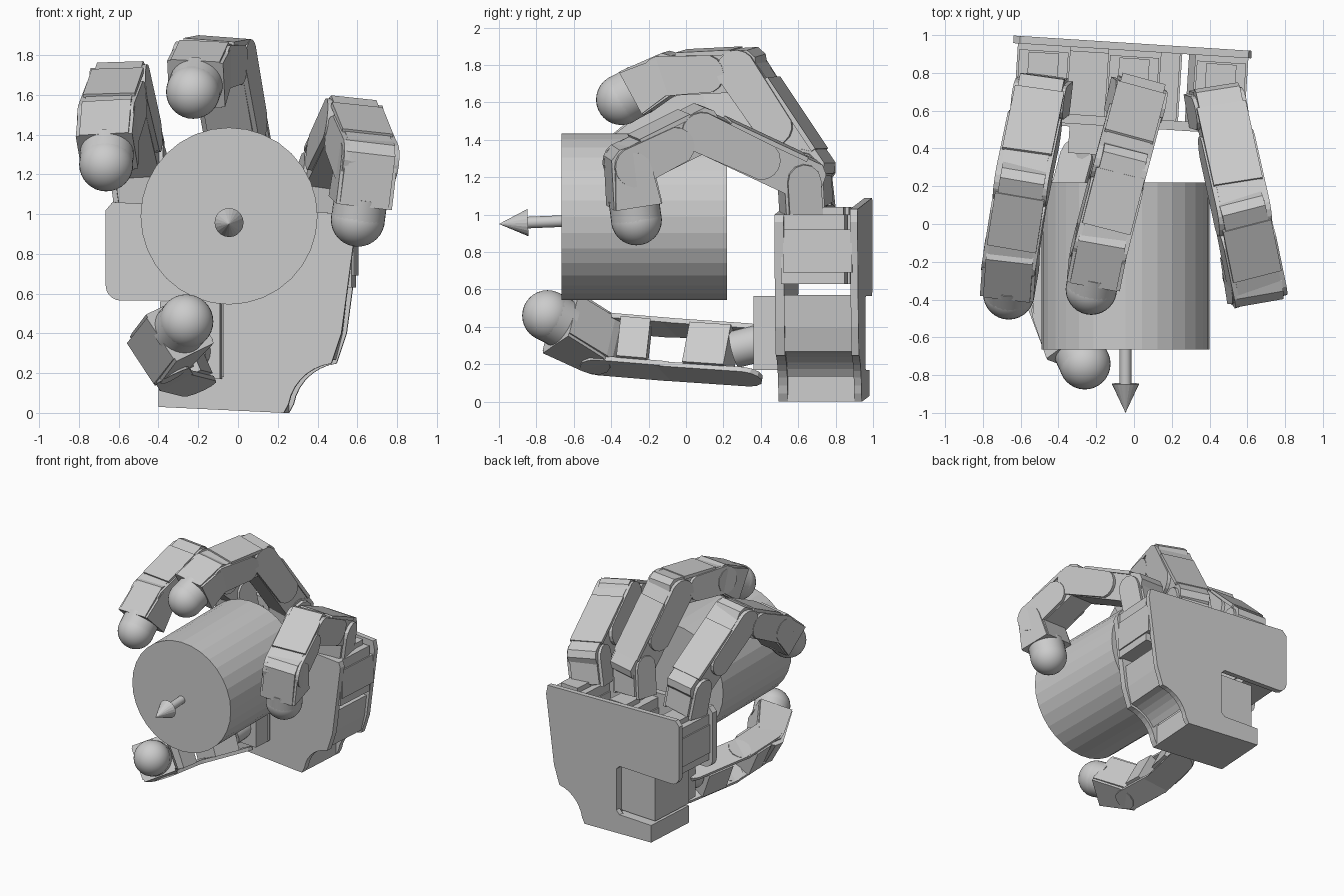
import bpy, bmesh, math
from mathutils import Vector as V, Matrix

if "Cube" in bpy.data.objects:
    bpy.data.objects.remove(bpy.data.objects["Cube"])


def make(name, bm, smooth=False):
    bmesh.ops.recalc_face_normals(bm, faces=bm.faces)
    me = bpy.data.meshes.new(name)
    bm.to_mesh(me)
    bm.free()
    ob = bpy.data.objects.new(name, me)
    bpy.context.collection.objects.link(ob)
    if smooth:
        bpy.context.view_layer.objects.active = ob
        ob.select_set(True)
        bpy.ops.object.shade_smooth_by_angle(angle=math.radians(35))
        ob.select_set(False)
    return ob


def prism(name, pts, place, lo, hi):
    """Extrude a 2D outline from lo to hi; place(a, b, depth) gives the position."""
    bm = bmesh.new()
    low = [bm.verts.new(place(a, b, lo)) for a, b in pts]
    top = [bm.verts.new(place(a, b, hi)) for a, b in pts]
    bm.faces.new(low)
    bm.faces.new(top)
    n = len(pts)
    for i in range(n):
        bm.faces.new((low[i], low[(i + 1) % n], top[(i + 1) % n], top[i]))
    return make(name, bm)


def arc(cx, cy, r, a0, a1, n=6):
    return [(cx + r * math.cos(math.radians(a0 + (a1 - a0) * i / n)),
             cy + r * math.sin(math.radians(a0 + (a1 - a0) * i / n))) for i in range(n + 1)]


def rect(a0, a1, b0, b1):
    return [(a0, b0), (a1, b0), (a1, b1), (a0, b1)]


def cone(name, p, q, r1, r2, sides, smooth=False):
    d = V(q) - V(p)
    bm = bmesh.new()
    bmesh.ops.create_cone(bm, cap_ends=True, segments=sides, radius1=r1, radius2=r2, depth=d.length)
    rot = d.to_track_quat('Z', 'Y').to_matrix().to_4x4()
    bm.transform(Matrix.Translation((V(p) + V(q)) / 2) @ rot)
    return make(name, bm, smooth)


# held cylinder and arrow
cone("held_cylinder", (-.045, .22, .99), (-.045, -.665, .99), .445, .445, 32)
cone("arrow_shaft", (-.045, -.6, .968), (-.045, -.86, .957), .031, .031, 20, True)
cone("arrow_head", (-.045, -.845, .957), (-.045, -1, .95), .073, 0, 20)


# palm: the whole hand is turned slightly about z
def palm(x, z, d):
    return V((x + .064 * d, .515 - .064 * x + d, z))


def outline(top):
    return ([(-.4, .03), (.23, 0)] + arc(.5, .0, .25, 170, 97, 7) + [(.52, .4), (.595, .96)]
            + [(.58, 1.0 + top), (-.63, 1.06 + top), (-.665, 1.02 + top)]
            + arc(-.59, .64, .075, 180, 270, 5)
            + [(-.1, .565), (-.07, .535), (-.07, .2), (-.1, .17), (-.4, .17)])


prism("palm_front_plate", outline(0), palm, -.005, .045)
prism("palm_back_plate", outline(.03), palm, .40, .44)
prism("palm_core", [(-.07, .05), (.22, .04), (.22, .57), (-.07, .57)], palm, .04, .41)
prism("palm_foot", [(-.4, .03), (.23, 0), (.23, .16), (-.4, .17)], palm, .01, .435)
prism("palm_side_wall", arc(.5, .0, .27, 150, 97, 5) + [(.5, .4), (.52, .57), (.36, .57), (.33, .3)],
      palm, .04, .41)
for i, x in enumerate((-.5, -.02, .44)):
    prism(f"finger_motor_{i}", rect(x - .13, x + .13, .63, 1.0), palm, .03, .37)
    prism(f"motor_block_{i}", rect(x - .14, x + .14, .69, .92), palm, .04, .41)
    prism(f"motor_lug_{i}", rect(x - .08, x + .08, .95, 1.04), palm, .2, .36)
prism("thumb_motor", rect(-.39, -.07, .18, .56), palm, -.02, .38)
prism("thumb_motor_front", rect(-.34, -.08, .17, .565), palm, -.16, 0)


# one link of a finger, in a frame along a-b with side axis w
def frame(a, b, w):
    d = (b - a).normalized()
    w = (w - d * w.dot(d)).normalized()
    n = d.cross(w)
    return lambda s, t, k: a + d * s + n * t + w * k


def link(name, a, b, w, open_frame=False, h=.116):
    f = frame(a, b, w)
    L = (b - a).length
    r = h * .93
    body = ([(-.06, h)] + [(-.1, h - .04)] + arc(0, 0, r, 170, 270, 6)
            + arc(L, 0, r, -90, 90, 10))
    if open_frame:
        body = rect(.1, L * .72, -h, h * .9)
    prism(name + "_body", body, f, -.118, .118)
    plate = arc(L * .42, 0, h * .9, 110, 250, 6) + arc(L, 0, h * .95, -80, 80, 8)
    if open_frame:
        plate = arc(0, 0, h * .8, 90, 270, 6) + arc(L, 0, h * .8, -90, 90, 6)
    for side in (-1, 1):
        prism(name + "_side_plate", plate, f, side * .115, side * .143)
    if not open_frame:
        prism(name + "_back_cover", rect(.03, L * .8, h - .02, h + .006), f, -.132, .132)


def tip(name, a, c, w):
    f = frame(a, c, w)
    L = (c - a).length
    e = L - .085
    body = [(-.05, .11), (-.1, .06)] + arc(0, 0, .11, 180, 270, 4) + [(e, -.132), (e, .132)]
    prism(name + "_distal_body", body, f, -.125, .125)
    for side in (-1, 1):
        prism(name + "_distal_plate", arc(.02, 0, .1, 90, 270, 6) + [(e, -.125), (e, .125)],
              f, side * .12, side * .143)
    # rounded rubber fingertip
    cone(name + "_tip_collar", f(e - .03, 0, 0), c, .135, .135, 32, True)
    bm = bmesh.new()
    bmesh.ops.create_uvsphere(bm, u_segments=32, v_segments=16, radius=.136)
    bm.transform(Matrix.Translation(c))
    make(name + "_fingertip", bm, True)


def finger(name, joints, w, root=None):
    p = [V(j) for j in joints]
    w = V(w)
    if root:
        f = frame(V(root), p[0], w)
        L = (p[0] - V(root)).length
        prism(name + "_base", [(-.02, -.105)] + arc(L, 0, .105, -90, 90, 6) + [(-.02, .105)],
              f, -.112, .112)
        for side in (-1, 1):
            prism(name + "_base_plate", [(-.04, -.09)] + arc(L, 0, .09, -90, 90, 6) + [(-.04, .09)],
                  f, side * .115, side * .14)
        cone(name + "_swivel", V(root) - V((0, 0, .1)), root, .075, .075, 20, True)
    link(name + "_proximal", p[0], p[1], w, root is None)
    link(name + "_middle", p[1], p[2], w, root is None)
    tip(name, p[2], p[3], w)


finger("index_finger", [(-.5, .66, 1.24), (-.59, .22, 1.635), (-.65, -.16, 1.46), (-.663, -.37, 1.25)],
       (.29, -.035, .015), (-.475, .68, 1.06))
finger("middle_finger", [(.02, .645, 1.26), (-.07, .305, 1.77), (-.175, -.1, 1.75), (-.226, -.345, 1.615)],
       (.27, -.06, -.02), (.0, .66, 1.07))
finger("ring_finger", [(.45, .61, 1.2), (.57, .065, 1.455), (.645, -.305, 1.27), (.603, -.265, .972)],
       (.28, .05, -.04), (.42, .62, 1.03))

# thumb
finger("thumb", [(-.25, .34, .25), (-.37, -.1, .28), (-.39, -.46, .31), (-.26, -.74, .46)],
       (-.44, 0, .9))
cone("thumb_swivel", (-.22, .46, .33), (-.26, .26, .28), .1, .1, 20, True)
